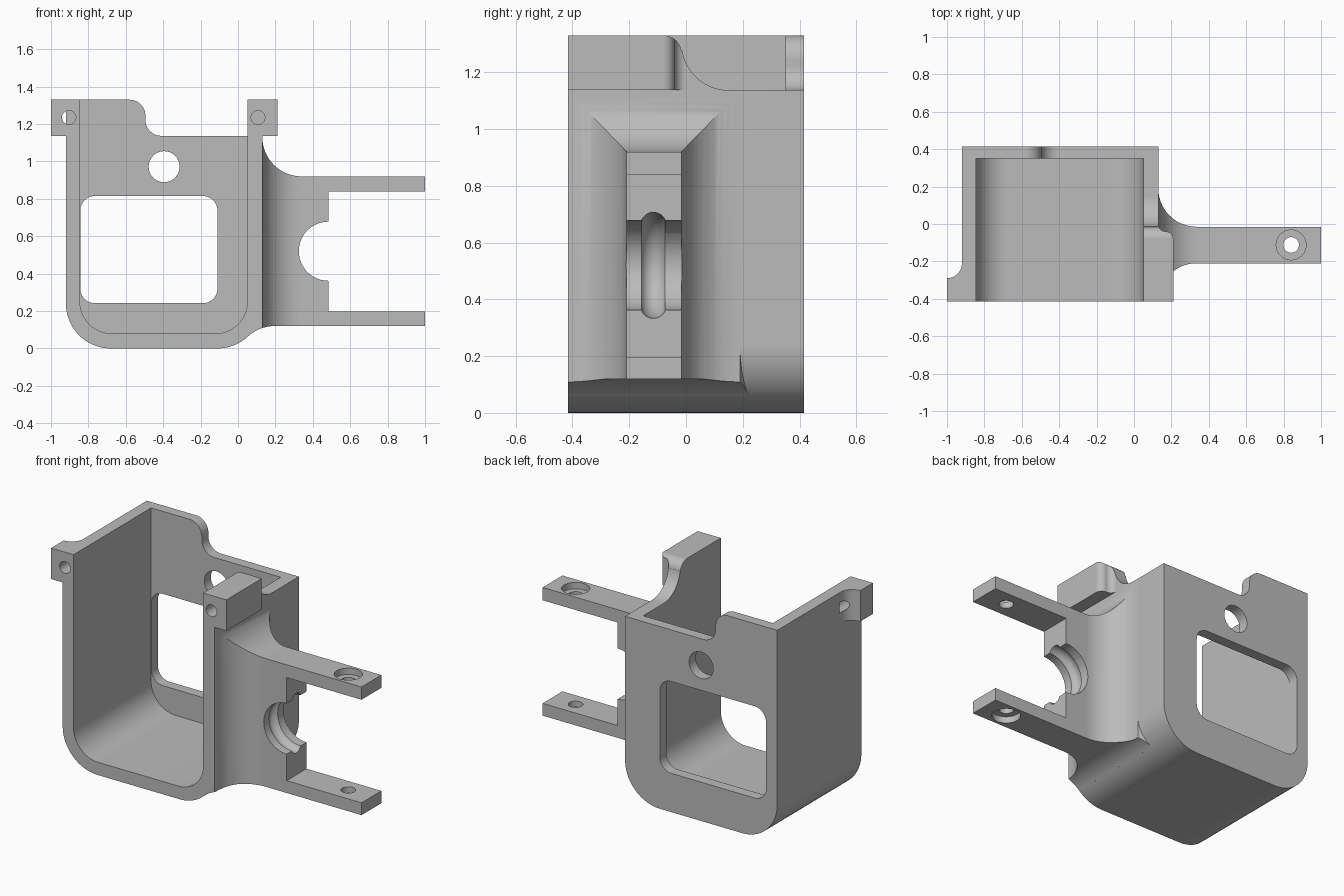
import bpy, bmesh
from math import sin, cos, radians
from mathutils import Vector

cube = bpy.data.objects.get("Cube")
if cube:
    bpy.data.objects.remove(cube, do_unlink=True)

grey = bpy.data.materials.new("plain grey")
grey.use_nodes = True
grey.diffuse_color = (0.5, 0.5, 0.5, 1)
grey.node_tree.nodes["Principled BSDF"].inputs["Base Color"].default_value = (0.5, 0.5, 0.5, 1)


def arc(cx, cy, r, start, end, steps=14):
    angles = [radians(start + (end - start) * i / steps) for i in range(steps + 1)]
    return [(cx + r * cos(a), cy + r * sin(a)) for a in angles]


def place(axis, a, b, depth):
    return {"x": (depth, a, b), "y": (a, depth, b), "z": (a, b, depth)}[axis]


def prism(name, points, axis, low, high):
    """Extrude a closed 2D outline along an axis."""
    bm = bmesh.new()
    face = bm.faces.new([bm.verts.new(place(axis, a, b, low)) for a, b in points])
    grown = bmesh.ops.extrude_face_region(bm, geom=[face])
    shift = Vector(place(axis, 0, 0, high - low))
    bmesh.ops.translate(bm, vec=shift, verts=[v for v in grown["geom"] if isinstance(v, bmesh.types.BMVert)])
    bmesh.ops.recalc_face_normals(bm, faces=bm.faces)
    mesh = bpy.data.meshes.new(name)
    bm.to_mesh(mesh)
    bm.free()
    obj = bpy.data.objects.new(name, mesh)
    bpy.context.collection.objects.link(obj)
    mesh.materials.append(grey)
    return obj


def rod(name, a, b, r, axis, low, high):
    return prism(name, arc(a, b, r, 0, 348.75, 31), axis, low, high)


def combine(target, tool, operation):
    """Apply a boolean and discard the tool object."""
    mod = target.modifiers.new("join", "BOOLEAN")
    mod.operation, mod.solver, mod.object = operation, "EXACT", tool
    bpy.context.view_layer.update()
    graph = bpy.context.evaluated_depsgraph_get()
    mesh = bpy.data.meshes.new_from_object(target.evaluated_get(graph))
    target.modifiers.clear()
    target.data = mesh
    bpy.data.objects.remove(tool, do_unlink=True)


FRONT, BACK, TOP, RIM = -0.415, 0.415, 1.33, 1.137

# Housing: rounded bottom, stepped top edge
housing = prism("bracket_housing",
                arc(-0.68, 0.24, 0.24, 180, 270) + arc(-0.11, 0.24, 0.24, 270, 360)
                + [(0.13, RIM)] + arc(-0.41, RIM + 0.085, 0.085, 270, 180)
                + arc(-0.58, TOP - 0.085, 0.085, 0, 90) + [(-0.92, TOP)],
                "y", FRONT, BACK)

# Clamp fork with flared root: side outline crossed with plan outline
fork = prism("clamp_fork",
             [(0, 0.1), (0, 1.13)] + arc(0.34, 1.13, 0.21, 180, 270)
             + [(1, 0.92), (1, 0.84), (0.483, 0.84)] + arc(0.483, 0.52, 0.158, 90, 270, 24)
             + [(0.483, 0.197), (1, 0.197), (1, 0.12)] + arc(0.196, -0.09, 0.21, 90, 132.8),
             "y", -0.5, 0.5)
fork_plan = prism("fork_plan",
                  [(-0.02, FRONT)] + arc(0.335, FRONT, 0.205, 180, 90)
                  + [(1.1, -0.21), (1.1, -0.015)] + arc(0.335, 0.19, 0.205, 270, 180)
                  + [(0.05, 0.22), (-0.02, 0.22)],
                  "z", -0.1, 1.3)
combine(fork, fork_plan, "INTERSECT")

# Rounded groove in the clamp seat
bpy.ops.mesh.primitive_torus_add(location=(0.483, -0.115, 0.52), rotation=(radians(90), 0, 0),
                                 major_radius=0.142, minor_radius=0.045,
                                 major_segments=48, minor_segments=20)
combine(fork, bpy.context.object, "DIFFERENCE")

# Screw holes with outward-facing counterbores
combine(fork, rod("screw_hole", 0.84, -0.112, 0.042, "z", 0, 1), "DIFFERENCE")
for low, high in ((0.88, 1.0), (0.0, 0.16)):
    combine(fork, rod("counterbore", 0.84, -0.112, 0.08, "z", low, high), "DIFFERENCE")
combine(housing, fork, "UNION")

# Right ear: rounded in plan, sweeping down along the wall
right_ear = prism("right_ear",
                  [(FRONT, 1.12), (FRONT, TOP)] + arc(-0.08, 1.265, 0.065, 90, 9)
                  + arc(0.15, 1.302, 0.165, 189, 270) + [(0.15, 1.12)],
                  "x", 0.03, 0.21)
ear_plan = prism("ear_plan",
                 [(0.02, -0.5), (0.3, -0.5), (0.3, -0.08)] + arc(0.17, -0.08, 0.04, 0, 90)
                 + arc(0.17, 0, 0.04, 270, 180) + [(0.13, 0.3), (0.02, 0.3)],
                 "z", RIM, 1.5)
combine(right_ear, ear_plan, "INTERSECT")
combine(housing, right_ear, "UNION")

# Left ear with a concave back
left_ear = prism("left_ear",
                 [(-0.9, FRONT), (-0.9, -0.21)] + arc(-1, -0.21, 0.08, 0, -90) + [(-1, FRONT)],
                 "z", RIM, TOP)
combine(housing, left_ear, "UNION")

# Cavity open to the front and top
cavity = prism("cavity",
               arc(-0.675, 0.25, 0.17, 180, 270) + arc(-0.12, 0.25, 0.17, 270, 360)
               + [(0.05, 1.6), (-0.845, 1.6)],
               "y", -0.6, 0.35)
combine(housing, cavity, "DIFFERENCE")

# Back wall window and round port
window = prism("window",
               arc(-0.765, 0.32, 0.078, 180, 270) + arc(-0.188, 0.32, 0.078, 270, 360)
               + arc(-0.188, 0.737, 0.078, 0, 90) + arc(-0.765, 0.737, 0.078, 90, 180),
               "y", 0.3, 0.6)
combine(housing, window, "DIFFERENCE")
combine(housing, rod("port", -0.395, 0.972, 0.083, "y", 0.3, 0.6), "DIFFERENCE")

# Ear screw holes
for x in (-0.904, 0.107):
    combine(housing, rod("ear_hole", x, 1.235, 0.037, "y", -0.6, -0.2), "DIFFERENCE")

# Shading
bpy.ops.object.select_all(action="DESELECT")
housing.select_set(True)
bpy.context.view_layer.objects.active = housing
housing.data.materials.clear()
housing.data.materials.append(grey)
for poly in housing.data.polygons:
    poly.material_index = 0
bpy.ops.object.shade_smooth_by_angle(angle=radians(30))
weighted = housing.modifiers.new("flat_face_normals", "WEIGHTED_NORMAL")
weighted.keep_sharp = True
